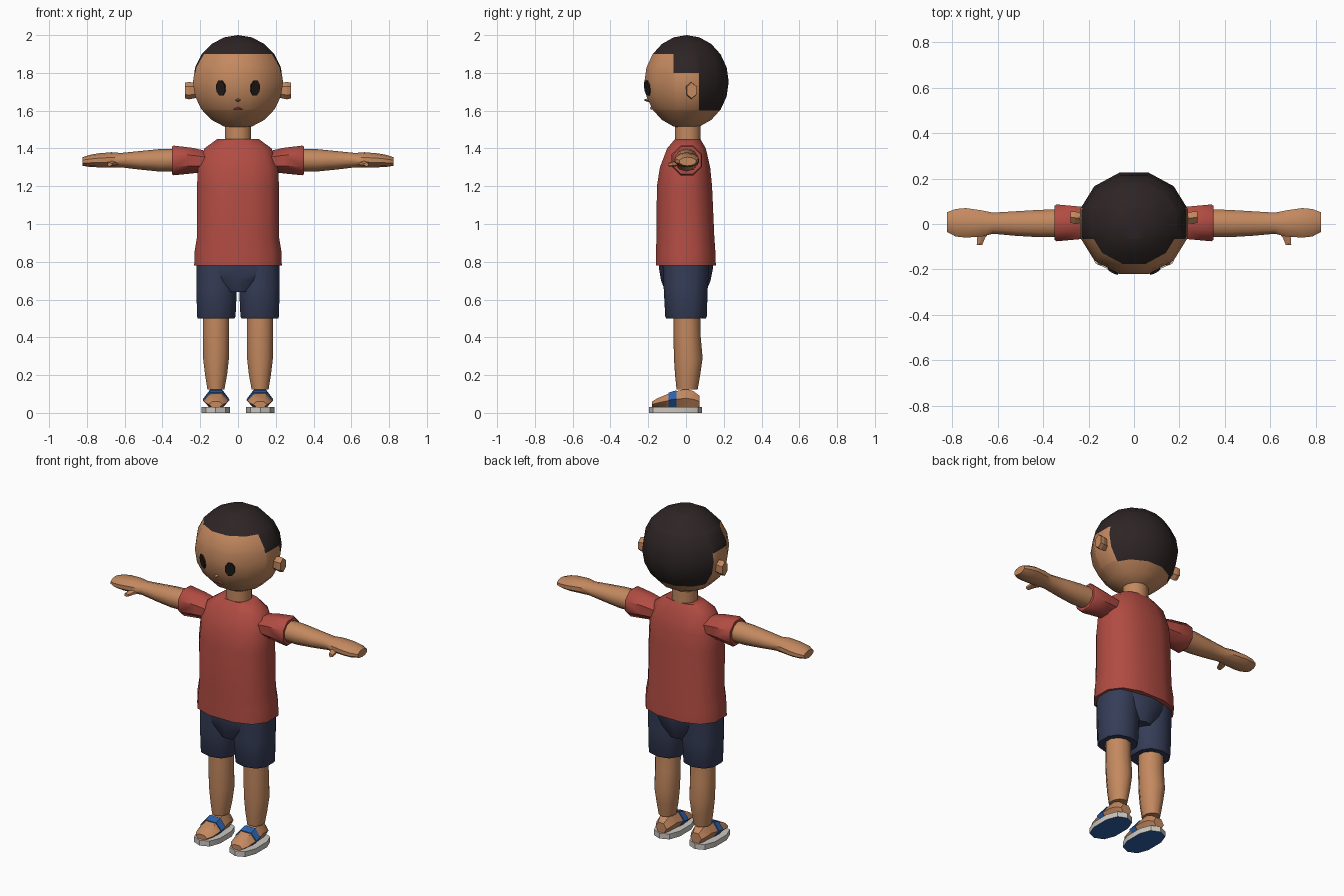
import bpy, bmesh
from math import cos, sin, pi, radians, copysign
from mathutils import Matrix, Vector

old = bpy.data.objects.get("Cube")
if old:
    bpy.data.objects.remove(old, do_unlink=True)


def material(name, r, g, b):
    mat = bpy.data.materials.new(name)
    mat.use_nodes = True
    mat.diffuse_color = (r, g, b, 1)
    shader = next(n for n in mat.node_tree.nodes if n.type == 'BSDF_PRINCIPLED')
    shader.inputs["Base Color"].default_value = (r, g, b, 1)
    return mat


skin = material("skin", .55, .25, .115)
hair = material("dark_hair", .027, .018, .018)
eye_black = material("eye_black", .016, .011, .011)
lip = material("lip_red", .48, .07, .06)
red = material("shirt_red", .44, .072, .055)
navy = material("shorts_navy", .036, .046, .095)
sole_grey = material("sole_grey", .6, .57, .53)
blue = material("sandal_blue", .026, .12, .41)


def finish(name, bm, mats, mirror=False, smooth=True, move=None):
    """Turn a bmesh into a named, shaded and optionally mirrored object."""
    bmesh.ops.recalc_face_normals(bm, faces=bm.faces[:])
    mesh = bpy.data.meshes.new(name)
    if move:
        bm.transform(move)
    bm.to_mesh(mesh)
    bm.free()
    for mat in mats:
        mesh.materials.append(mat)
    ob = bpy.data.objects.new(name, mesh)
    bpy.context.collection.objects.link(ob)
    bpy.ops.object.select_all(action='DESELECT')
    ob.select_set(True)
    bpy.context.view_layer.objects.active = ob
    if smooth:
        bpy.ops.object.shade_smooth_by_angle(angle=radians(42))
    if mirror:
        ob.modifiers.new("Mirror", 'MIRROR').use_mirror_merge = False
    return ob


def loft(name, mat, axis, rings, sides=12, phase=None, power=1.0, paint=None, **options):
    """Skin rings (position, low u, high u, low v, high v) along an axis."""
    phase = pi / sides if phase is None else phase
    unit = []
    for i in range(sides):
        a = phase + 2 * pi * i / sides
        unit.append([copysign(abs(w) ** power, w) for w in (cos(a), sin(a))])
    tops = [max(abs(p[k]) for p in unit) for k in (0, 1)]
    bm = bmesh.new()
    loops = []
    for t, u0, u1, v0, v1 in rings:
        loop = []
        for pu, pv in unit:
            u = (u0 + u1) / 2 + pu / tops[0] * (u1 - u0) / 2
            v = (v0 + v1) / 2 + pv / tops[1] * (v1 - v0) / 2
            co = {'X': (t, u, v), 'Y': (u, t, v), 'Z': (u, v, t)}[axis]
            loop.append(bm.verts.new(co))
        loops.append(loop)
    for a, b in zip(loops, loops[1:]):
        for i in range(sides):
            j = (i + 1) % sides
            bm.faces.new((a[i], a[j], b[j], b[i]))
    bm.faces.new(loops[0])
    bm.faces.new(loops[-1])
    mats = [mat]
    if paint:
        mats.append(paint[0])
        bmesh.ops.recalc_face_normals(bm, faces=bm.faces[:])
        for f in bm.faces:
            f.material_index = int(paint[1](f))
    return finish(name, bm, mats, **options)


# Head, cut along the hairline and coloured by region
bm = bmesh.new()
bmesh.ops.create_uvsphere(bm, u_segments=12, v_segments=10, radius=1)
bm.transform(Matrix.Translation((0, .003, 1.752))
             @ Matrix.Diagonal((.247, .231, .248, 1))
             @ Matrix.Rotation(pi / 12, 4, 'Z'))
hairline = [(-1, 1.9), (-.065, 1.8), (.07, 1.6)]
for y, z in hairline:
    for co, no in (((0, y, 0), (0, 1, 0)), ((0, 0, z), (0, 0, 1))):
        bmesh.ops.bisect_plane(bm, geom=bm.verts[:] + bm.edges[:] + bm.faces[:],
                               plane_co=co, plane_no=no, dist=.0001)
for f in bm.faces:
    c = f.calc_center_median()
    f.material_index = int(any(c.y > y and c.z > z for y, z in hairline))
finish("head", bm, [skin, hair])

# Face details and ears
loft("ear", skin, 'X', [(.21, .008, .042, 1.67, 1.745), (.26, 0, .055, 1.66, 1.752),
                        (.28, .006, .055, 1.665, 1.748)],
     sides=6, phase=pi / 2, mirror=True, smooth=False)
tilt = (Matrix.Translation((.09, -.204, 1.72)) @ Matrix.Rotation(radians(28), 4, 'Z')
        @ Matrix.Rotation(radians(9), 4, 'X'))
loft("eye", eye_black, 'Y', [(-.006, -.026, .026, -.04, .04), (.003, -.026, .026, -.04, .04)],
     sides=8, move=tilt, mirror=True, smooth=False)
loft("nose", skin, 'Y', [(-.22, -.006, .006, 1.652, 1.66), (-.195, -.018, .018, 1.645, 1.668)],
     sides=4, phase=0, smooth=False)
tilt = Matrix.Translation((0, -.184, 1.61)) @ Matrix.Rotation(radians(30), 4, 'X')
loft("mouth", lip, 'Y', [(-.004, -.025, .025, -.009, .009), (.004, -.025, .025, -.009, .009)],
     sides=3, phase=pi / 2, move=tilt, smooth=False)
loft("neck", skin, 'Z', [(1.42, -.07, .07, -.058, .078), (1.55, -.07, .07, -.058, .078)])

# Shirt body and sleeves
loft("shirt", red, 'Z', [(.78, -.232, .232, -.16, .158), (.86, -.229, .229, -.158, .155),
                         (.93, -.217, .217, -.157, .15), (1.2, -.217, .217, -.154, .138),
                         (1.3, -.212, .212, -.138, .128), (1.4, -.178, .178, -.1, .105),
                         (1.45, -.11, .11, -.058, .076)], power=.8)
loft("sleeve", red, 'X', [(.14, -.06, .07, 1.28, 1.38), (.24, -.067, .077, 1.268, 1.403),
                          (.34, -.076, .086, 1.258, 1.415), (.35, -.07, .08, 1.264, 1.409)],
     sides=8, mirror=True)

# Arm with mitten hand and thumb
loft("arm", skin, 'X', [(.3, -.058, .066, 1.278, 1.4), (.42, -.058, .062, 1.278, 1.396),
                        (.52, -.052, .056, 1.288, 1.386), (.62, -.043, .05, 1.3, 1.376),
                        (.67, -.055, .06, 1.3, 1.38), (.74, -.06, .07, 1.3, 1.374),
                        (.785, -.055, .066, 1.302, 1.366), (.822, -.035, .052, 1.308, 1.354)],
     sides=10, mirror=True)
loft("thumb", skin, 'Y', [(-.092, .668, .692, 1.305, 1.325), (-.06, .655, .69, 1.305, 1.332),
                          (-.02, .62, .68, 1.31, 1.345)], sides=6, mirror=True)

# Shorts: hips between two short legs
loft("shorts_hips", navy, 'Z', [(.64, -.08, .08, -.108, .105), (.7, -.12, .12, -.132, .13),
                                (.76, -.16, .16, -.142, .142), (.82, -.2, .2, -.142, .142)],
     sides=10, power=.8)
loft("shorts_leg", navy, 'Z', [(.5, .018, .213, -.104, .104), (.51, .013, .217, -.11, .11),
                               (.66, .006, .22, -.118, .115), (.82, .002, .218, -.125, .125)],
     sides=10, power=.85, mirror=True)

# Lower leg
loft("leg", skin, 'Z', [(.125, .072, .162, -.05, .062), (.2, .058, .174, -.058, .075),
                        (.29, .048, .185, -.064, .088), (.4, .047, .185, -.066, .078),
                        (.55, .046, .186, -.066, .074)], sides=10, mirror=True)

# Foot, strap and sole of the sandal
foot = [(-.18, .08, .155, .03, .06), (-.15, .06, .172, .028, .078),
        (-.092, .05, .182, .028, .102), (-.05, .052, .18, .028, .115),
        (0, .06, .172, .028, .128), (.04, .064, .168, .028, .115), (.072, .08, .152, .03, .09)]
loft("foot", skin, 'Y', foot, sides=6, phase=0, mirror=True)
loft("strap", blue, 'Y', [(t, a - .005, b + .005, c, d + .005) for t, a, b, c, d in foot[2:4]],
     sides=6, phase=0, mirror=True)
loft("sole", sole_grey, 'Z', [(0, .042, .194, -.196, .085), (.032, .042, .194, -.196, .085)],
     sides=10, power=.8, paint=(blue, lambda f: f.normal.z < -.5), mirror=True)
